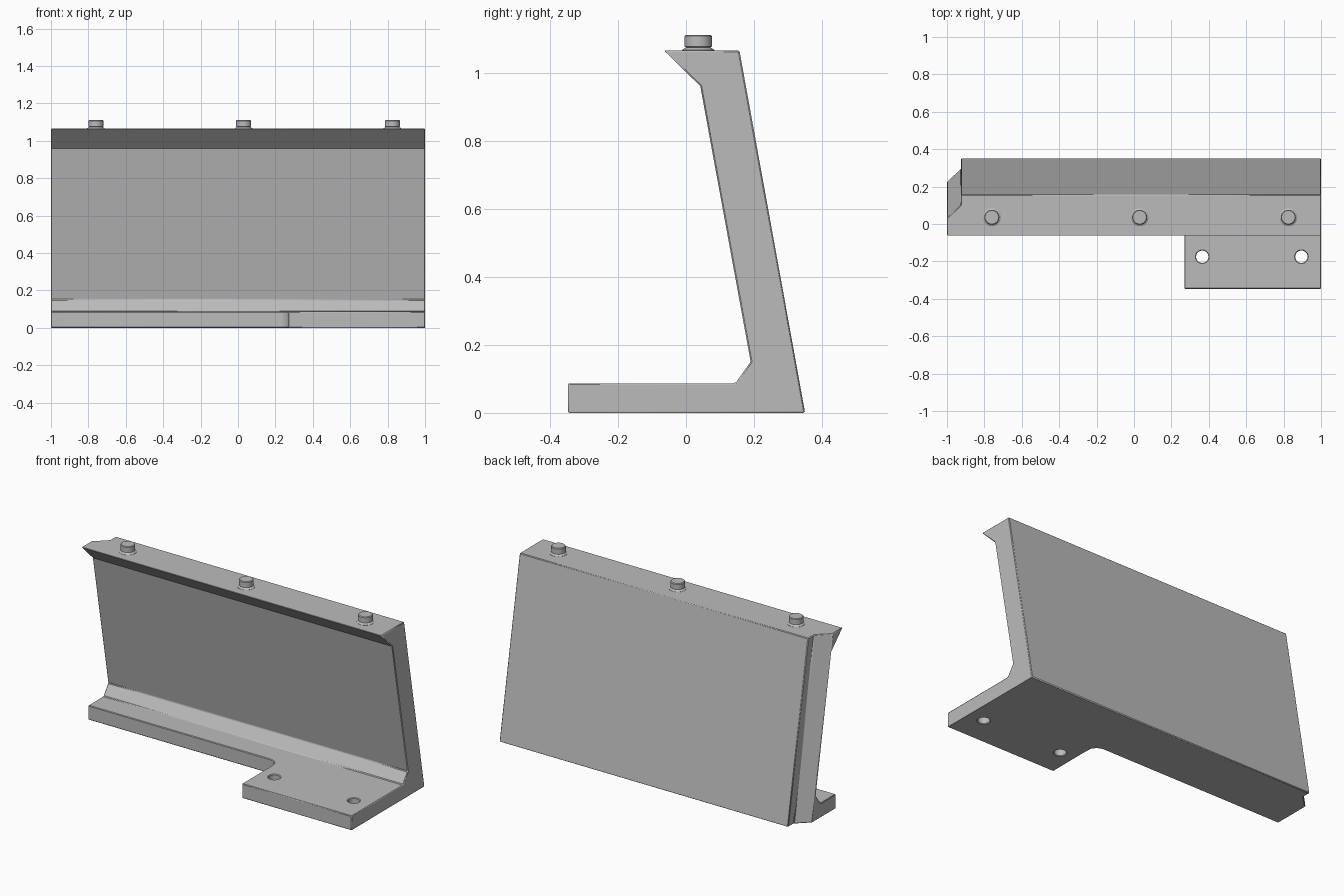
import bpy, bmesh, math
from mathutils import Vector

cube = bpy.data.objects.get("Cube")
if cube:
    bpy.data.objects.remove(cube, do_unlink=True)

grey = bpy.data.materials.new("plain grey")
grey.use_nodes = True
grey.diffuse_color = (0.5, 0.5, 0.5, 1)
grey.node_tree.nodes["Principled BSDF"].inputs["Base Color"].default_value = (0.5, 0.5, 0.5, 1)


def make_object(name, bm):
    bmesh.ops.recalc_face_normals(bm, faces=bm.faces)
    mesh = bpy.data.meshes.new(name)
    bm.to_mesh(mesh)
    bm.free()
    mesh.materials.append(grey)
    obj = bpy.data.objects.new(name, mesh)
    bpy.context.collection.objects.link(obj)
    return obj


def prism(name, points, sweep):
    """Close a planar outline and sweep it along a vector."""
    bm = bmesh.new()
    face = bm.faces.new([bm.verts.new(p) for p in points])
    result = bmesh.ops.extrude_face_region(bm, geom=[face])
    verts = [g for g in result["geom"] if isinstance(g, bmesh.types.BMVert)]
    bmesh.ops.translate(bm, verts=verts, vec=Vector(sweep))
    return make_object(name, bm)


def circle(x, y, z, r, n=32):
    return [(x + r * math.cos(2 * math.pi * i / n), y + r * math.sin(2 * math.pi * i / n), z)
            for i in range(n)]


def activate(obj):
    bpy.ops.object.select_all(action="DESELECT")
    obj.select_set(True)
    bpy.context.view_layer.objects.active = obj


def cut(obj, cutter):
    mod = obj.modifiers.new("cut", "BOOLEAN")
    mod.operation, mod.solver, mod.object = "DIFFERENCE", "EXACT", cutter
    activate(obj)
    bpy.ops.object.modifier_apply(modifier=mod.name)
    bpy.data.objects.remove(cutter, do_unlink=True)


# Bracket: leaning wall with top lip, lower gusset and foot, swept along x
top = 1.065
profile = [(-0.347, 0), (0.35, 0), (0.157, top), (-0.065, top),
           (0.042, 0.96), (0.19, 0.15), (0.145, 0.087), (-0.347, 0.087)]
bracket = prism("bracket", [(-1, y, z) for y, z in profile], (2, 0, 0))

# Foot is short on the right part, with a rounded inner corner
r, corner = 0.06, 0.27
arc = [(corner - r + r * math.cos(a), -r + r * math.sin(a), -0.1)
       for a in (math.pi / 2 * i / 8 for i in range(9))]
outline = [(-1.2, 0, -0.1), (-1.2, -0.6, -0.1), (corner, -0.6, -0.1)] + arc
cut(bracket, prism("foot_cutter", outline, (0, 0, 0.4)))

# Stepped and chamfered rear edge, parallel to the leaning back
slope = (0.157 - 0.35) / top
low, rise = -0.1, 1.4
y0 = 0.35 + slope * low
notch = [(-0.925, 0.1), (-0.925, -0.055), (-1.1, -0.218), (-1.1, 0.1)]
cut(bracket, prism("edge_cutter", [(x, y0 + d, low) for x, d in notch], (0, slope * rise, rise)))

# Mounting holes in the foot
for x in (0.365, 0.895):
    cut(bracket, prism("hole_cutter", circle(x, -0.175, -0.1, 0.033), (0, 0, 0.3)))

# Fine broken edges
bevel = bracket.modifiers.new("edge_break", "BEVEL")
bevel.width, bevel.segments = 0.004, 1
bevel.limit_method, bevel.angle_limit = "ANGLE", math.radians(40)

# Locating pins with a flared collar
pin_profile = [(0.048, top - 0.005), (0.048, top + 0.001), (0.036, top + 0.009),
               (0.04, top + 0.011), (0.04, 1.107), (0.036, 1.111)]
for label, x in (("right", -0.76), ("middle", 0.03), ("left", 0.825)):
    bm = bmesh.new()
    rings = [[bm.verts.new(p) for p in circle(x, 0.036, z, rad)] for rad, z in pin_profile]
    for a, b in zip(rings, rings[1:]):
        for i in range(len(a)):
            j = (i + 1) % len(a)
            bm.faces.new((a[i], a[j], b[j], b[i]))
    bm.faces.new(rings[0])
    bm.faces.new(rings[-1])
    pin = make_object("pin_" + label, bm)
    activate(pin)
    bpy.ops.object.shade_smooth_by_angle(angle=math.radians(30))

activate(bracket)
bpy.ops.object.shade_smooth_by_angle(angle=math.radians(20))
